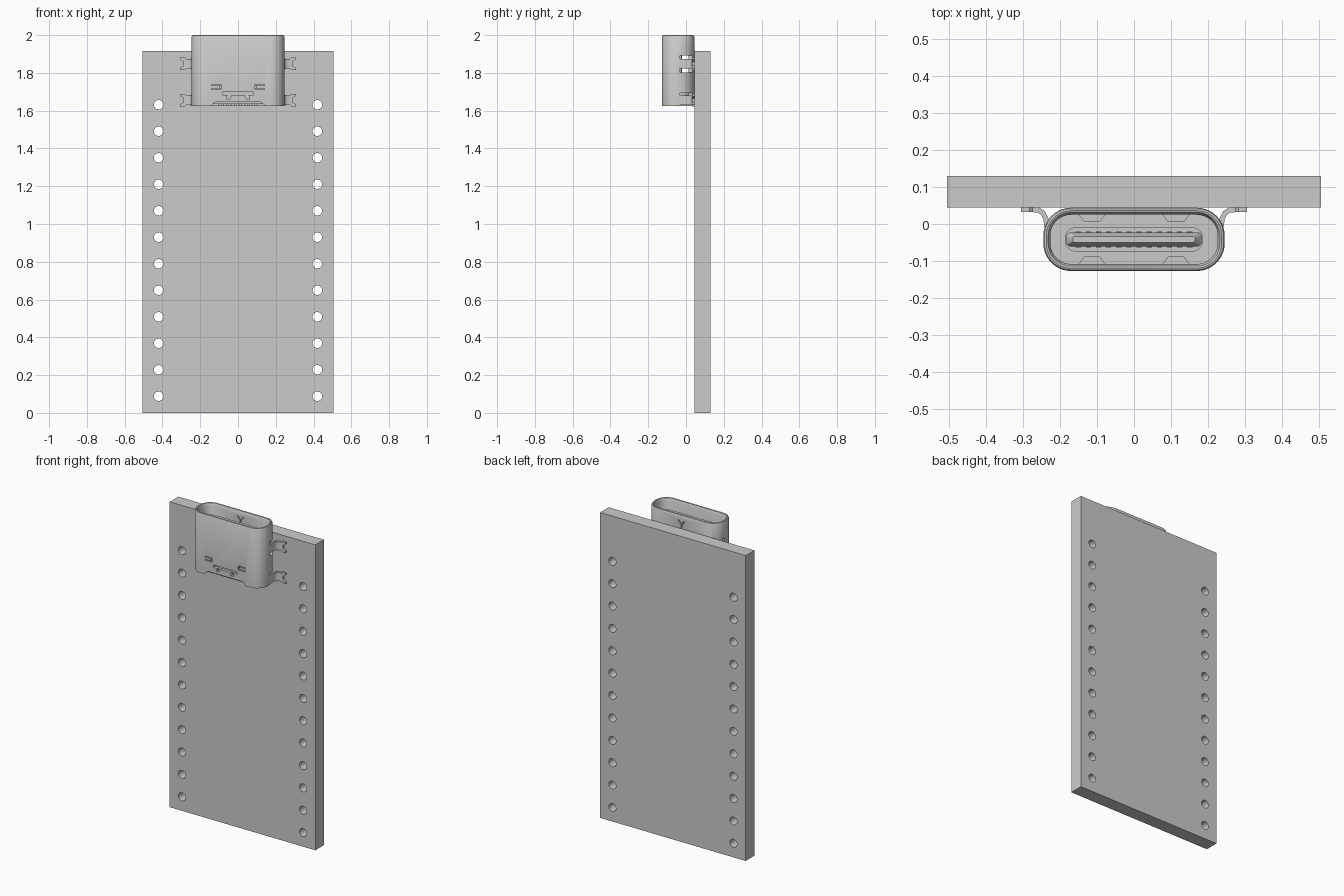
import bpy, bmesh, math

if "Cube" in bpy.data.objects:
    bpy.data.objects.remove(bpy.data.objects["Cube"])

YC = -0.0415                      # connector centre line in y


def finish(name, bm, angle=35):
    bmesh.ops.recalc_face_normals(bm, faces=bm.faces[:])
    me = bpy.data.meshes.new(name)
    bm.to_mesh(me)
    bm.free()
    ob = bpy.data.objects.new(name, me)
    bpy.context.collection.objects.link(ob)
    smooth(ob, angle)
    return ob


def smooth(ob, angle=35):
    bpy.ops.object.select_all(action='DESELECT')
    ob.select_set(True)
    bpy.context.view_layer.objects.active = ob
    bpy.ops.object.shade_smooth_by_angle(angle=math.radians(angle))


def cut(ob, bm):
    cutter = finish("cutter", bm)
    cutter.hide_render = True
    bpy.context.view_layer.objects.active = ob
    m = ob.modifiers.new("cut", 'BOOLEAN')
    m.operation, m.solver, m.object = 'DIFFERENCE', 'EXACT', cutter
    bpy.ops.object.modifier_apply(modifier=m.name)
    bpy.data.objects.remove(cutter)
    smooth(ob)


def prism(bm, pts, a, b, axis='y'):
    """Extrude a 2D outline between a and b along y (xz outline) or z (xy outline)."""
    def at(p, h):
        return (p[0], h, p[1]) if axis == 'y' else (p[0], p[1], h)
    lo = [bm.verts.new(at(p, a)) for p in pts]
    hi = [bm.verts.new(at(p, b)) for p in pts]
    bm.faces.new(lo)
    bm.faces.new(hi[::-1])
    n = len(pts)
    for i in range(n):
        j = (i + 1) % n
        bm.faces.new((lo[i], lo[j], hi[j], hi[i]))


def box(bm, x0, x1, y0, y1, z0, z1):
    prism(bm, [(x0, z0), (x1, z0), (x1, z1), (x0, z1)], y0, y1)


def rounded(hx, hy, r, n=10):
    pts = []
    for k, (sx, sy) in enumerate([(1, 1), (-1, 1), (-1, -1), (1, -1)]):
        for i in range(n + 1):
            t = math.pi / 2 * (k + i / n)
            pts.append((sx * (hx - r) + r * math.cos(t),
                        YC + sy * (hy - r) + r * math.sin(t)))
    return pts


def loft(bm, rings, closed=False):
    """Join rounded-rectangle rings (hx, hy, r, z)."""
    vs = [[bm.verts.new((x, y, z)) for x, y in rounded(hx, hy, r)] for hx, hy, r, z in rings]
    pairs = list(zip(vs, vs[1:])) + ([(vs[-1], vs[0])] if closed else [])
    for a, b in pairs:
        for i in range(len(a)):
            j = (i + 1) % len(a)
            bm.faces.new((a[i], a[j], b[j], b[i]))
    if not closed:
        bm.faces.new(vs[0])
        bm.faces.new(vs[-1][::-1])


# circuit board with two rows of twelve holes
bm = bmesh.new()
box(bm, -0.505, 0.505, 0.045, 0.13, 0, 1.915)
board = finish("board", bm)
bm = bmesh.new()
for s in (-1, 1):
    for i in range(12):
        cx, cz = s * 0.42, 0.088 + i * 0.1403
        prism(bm, [(cx + 0.025 * math.cos(k * math.pi / 12), cz + 0.025 * math.sin(k * math.pi / 12))
                   for k in range(24)], 0, 0.2)
cut(board, bm)

# connector shell: hollow rounded tube with a softened lip
bm = bmesh.new()
section = [(0, 1.625), (0, 1.992), (0.003, 1.998), (0.008, 2.0),
           (0.013, 1.998), (0.019, 1.985), (0.019, 1.625)]
loft(bm, [(0.245 - d, 0.0855 - d, 0.075 - d, z) for d, z in section], closed=True)
shell = finish("connector_shell", bm)

# shell cutouts: leg windows, front notch, locking slots, back seam
bm = bmesh.new()
for s in (-1, 1):
    for z0, z1 in ((1.803, 1.893), (1.6, 1.694)):
        x0, x1 = sorted((s * 0.205, s * 0.3))
        box(bm, x0, x1, -0.032, 0.1, z0, z1)
    prism(bm, [(s * x, z) for x, z in [(0.09, 1.712), (0.14, 1.712), (0.14, 1.718), (0.097, 1.718),
                                       (0.097, 1.732), (0.14, 1.732), (0.14, 1.738), (0.09, 1.738)]],
          -0.2, -0.09)
prism(bm, [(-0.145, 1.6), (-0.145, 1.625), (-0.12, 1.647), (0.12, 1.647), (0.145, 1.625), (0.145, 1.6)],
      -0.2, -0.07)
half = [(0.035, 1.682), (0.042, 1.662), (0.062, 1.662), (0.055, 1.682), (0.082, 1.682), (0.082, 1.698)]
prism(bm, half + [(-x, z) for x, z in half[::-1]], -0.2, -0.09)
half = [(0.003, 1.7), (0.003, 1.94), (0.02, 1.958), (0.02, 1.967)]
prism(bm, half + [(0, 1.947)] + [(-x, z) for x, z in half[::-1]], 0.0, 0.1)
cut(shell, bm)

# mounting legs: bent strips ending in forked feet
path = [(0.2355, -0.04), (0.2355, -0.005), (0.2385, 0.015), (0.246, 0.03), (0.259, 0.038), (0.285, 0.0395)]
T = 0.007
sides = ([], [])
for i, (x, y) in enumerate(path):
    a, b = path[max(i - 1, 0)], path[min(i + 1, len(path) - 1)]
    dx, dy = b[0] - a[0], b[1] - a[1]
    l = math.hypot(dx, dy)
    for k, side in zip((T, -T), sides):
        side.append((x - dy / l * k, y + dx / l * k))
strip = sides[0] + sides[1][::-1]
for level, zc in (("upper", 1.848), ("lower", 1.655)):
    for s, hand in ((-1, "left"), (1, "right")):
        bm = bmesh.new()
        prism(bm, [(s * x, y) for x, y in strip], zc - 0.026, zc + 0.026, 'z')
        fork = [(0.272, 0.024), (0.282, 0.033), (0.306, 0.033), (0.306, 0.022), (0.288, 0.01)]
        outline = [(s * x, zc + z) for x, z in fork] + [(s * x, zc - z) for x, z in fork[::-1]]
        prism(bm, outline, 0.033, 0.0465)
        finish(f"{level}_{hand}_leg", bm)

# insulating housing closing the bottom of the shell
bm = bmesh.new()
loft(bm, [(0.227, 0.0675, 0.057, 1.634), (0.227, 0.0675, 0.057, 1.72)])
finish("housing", bm)

# tongue: rounded base collar and tapered blade
bm = bmesh.new()
loft(bm, [(0.187, 0.034, 0.033, 1.71), (0.187, 0.034, 0.033, 1.775)])
loft(bm, [(0.183, 0.019, 0.012, 1.76), (0.183, 0.019, 0.012, 1.935), (0.165, 0.008, 0.005, 1.96)])
finish("tongue", bm)

# contact strips on the tongue and solder tails under the housing
bm = bmesh.new()
for i in range(12):
    x = (i - 5.5) * 0.0274
    for s in (-1, 1):
        box(bm, x - 0.007, x + 0.007, YC + s * 0.0195 - 0.002, YC + s * 0.0195 + 0.002, 1.77, 1.925)
finish("contacts", bm)
bm = bmesh.new()
for i in range(8):
    x = (i - 3.5) * 0.0274
    box(bm, x - 0.008, x + 0.008, -0.04, 0.046, 1.625, 1.637)
finish("solder_tails", bm)

# spring bumps pressing in from both broad walls
bm = bmesh.new()
for s in (-1, 1):
    for t in (-1, 1):
        wall, tip = YC + t * 0.069, YC + t * 0.047
        prism(bm, [(s * 0.075, wall), (s * 0.092, tip), (s * 0.135, tip), (s * 0.152, wall)],
              1.73, 1.80, 'z')
finish("spring_bumps", bm)
